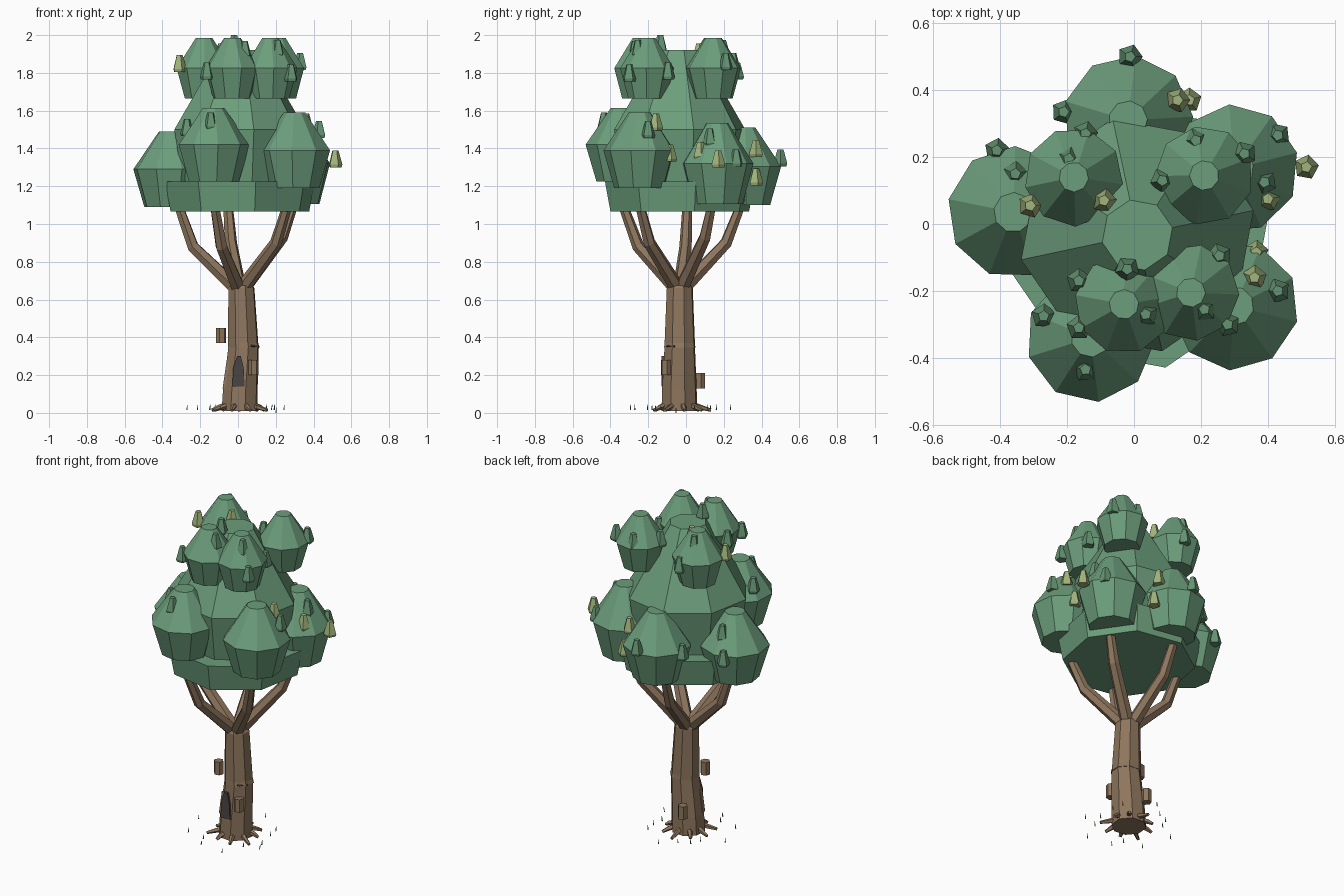
import bpy, bmesh, math, random
from mathutils import Vector

random.seed(4)


def material(name, rgb):
    m = bpy.data.materials.new(name)
    m.diffuse_color = (*rgb, 1)
    return m


BARK = material("bark", (0.27, 0.18, 0.11))
DARK = material("hollow_dark", (0.07, 0.06, 0.055))
LEAF = material("leaf", (0.15, 0.34, 0.20))
TUFT = material("tuft_green", (0.13, 0.30, 0.17))
PALE = material("pale_bud", (0.36, 0.46, 0.20))


def add_object(name, bm, mat):
    bmesh.ops.recalc_face_normals(bm, faces=bm.faces[:])
    me = bpy.data.meshes.new(name)
    bm.to_mesh(me)
    bm.free()
    me.materials.append(mat)
    bpy.context.collection.objects.link(bpy.data.objects.new(name, me))


def loft(name, rings, sides, mat, phase=0.0, upright=True):
    """Flat-faced tube through rings of (x, y, z, radius), capped at both ends."""
    bm = bmesh.new()
    pts = [Vector(r[:3]) for r in rings]
    loops = []
    for i, r in enumerate(rings):
        u, v = Vector((1, 0, 0)), Vector((0, 1, 0))
        if not upright:
            d = (pts[min(i + 1, len(pts) - 1)] - pts[max(i - 1, 0)]).normalized()
            u = Vector((-d.y, d.x, 0)).normalized()
            v = d.cross(u)
        loops.append([bm.verts.new(pts[i] + r[3] * (
            u * math.cos(phase + math.tau * k / sides) +
            v * math.sin(phase + math.tau * k / sides))) for k in range(sides)])
    for a, b in zip(loops, loops[1:]):
        for k in range(sides):
            n = (k + 1) % sides
            bm.faces.new((a[k], a[n], b[n], b[k]))
    bm.faces.new(loops[0][::-1])
    bm.faces.new(loops[-1])
    add_object(name, bm, mat)


CX, CY = 0.01, -0.033

# Trunk in two overlapping sections, with a dark crack at the seam
loft("trunk_lower", [(0.008, -0.035, 0.01, 0.099), (0.012, -0.035, 0.12, 0.096),
                     (0.03, -0.033, 0.355, 0.084)], 8, BARK, 0.3)
loft("trunk_upper", [(0.031, -0.033, 0.345, 0.087), (0.027, -0.033, 0.37, 0.084),
                     (0.018, -0.033, 0.66, 0.072), (0.016, -0.033, 0.675, 0.064)], 8, BARK, 0.3)
loft("trunk_crack", [(0.04, -0.108, 0.352, 0.005), (0.075, -0.095, 0.354, 0.01),
                     (0.11, -0.06, 0.352, 0.005)], 4, DARK, 0, False)

# Hollow on the front of the trunk
bm = bmesh.new()
front = [(-0.03, 0.14), (0.035, 0.14), (0.03, 0.24), (0.015, 0.30), (-0.005, 0.30), (-0.025, 0.24)]
face = bm.faces.new([bm.verts.new((x, -0.129, z)) for x, z in front])
ext = bmesh.ops.extrude_face_region(bm, geom=[face])["geom"]
bmesh.ops.translate(bm, vec=(0, 0.04, 0), verts=[g for g in ext if isinstance(g, bmesh.types.BMVert)])
add_object("trunk_hollow", bm, DARK)

# Bark knots and a raised bark strip
for i, (x, y, z) in enumerate([(-0.09, -0.06, 0.41), (-0.03, 0.075, 0.17), (0.08, -0.105, 0.24)]):
    loft(f"bark_knot_{i}", [(x, y, z - 0.04, 0.028), (x, y, z + 0.04, 0.028)], 6, BARK, 0.2)
loft("bark_strip", [(-0.065, -0.06, 0.13, 0.02), (-0.045, -0.06, 0.27, 0.02)], 5, BARK)

# Roots
for i in range(9):
    a = math.tau * i / 9 + 0.2
    c, s = math.cos(a), math.sin(a)
    r = 0.135 + 0.015 * (i % 3)
    loft(f"root_{i}", [(CX + 0.06 * c, CY + 0.06 * s, 0.045, 0.017),
                       (CX + 0.11 * c, CY + 0.11 * s, 0.03, 0.014),
                       (CX + r * c, CY + r * s, 0.014, 0.009)], 5, BARK, 0, False)

# Branches: out to a knee, then steeper up into the crown
for i, (deg, knee, kz) in enumerate([(173, 0.25, 0.88), (246, 0.24, 0.88), (320, 0.25, 0.90),
                                     (31, 0.26, 0.93), (101, 0.25, 0.90)]):
    c, s = math.cos(math.radians(deg)), math.sin(math.radians(deg))
    loft(f"branch_{i}", [(CX + 0.01 * c, CY + 0.01 * s, 0.65, 0.04),
                         (CX + knee * c, CY + knee * s, kz, 0.033),
                         (CX + 0.325 * c, CY + 0.325 * s, 1.09, 0.026)], 6, BARK, 0, False)

# Crown: wide lower band with a tapering cone rising from it
turn = math.radians(12)
loft("crown_band", [(CX, CY, 1.065, 0.375), (CX, CY, 1.225, 0.405)], 8, LEAF, turn)
loft("crown_cone", [(CX, CY, 1.22, 0.31), (CX, CY, 1.50, 0.355), (CX, CY, 1.92, 0.107)], 8, LEAF, turn)

# Leaf clusters: (x, y, widest z, radius, half height)
clusters = [(-0.36, 0.035, 1.29, 0.198, 0.20), (-0.13, -0.34, 1.42, 0.193, 0.195),
            (0.30, -0.245, 1.39, 0.193, 0.20), (0.30, 0.165, 1.32, 0.193, 0.215),
            (-0.018, 0.31, 1.305, 0.195, 0.205),
            (-0.18, 0.14, 1.825, 0.148, 0.16), (0.21, 0.145, 1.825, 0.148, 0.16),
            (-0.03, -0.24, 1.825, 0.148, 0.16), (0.17, -0.205, 1.825, 0.145, 0.16)]
for i, (x, y, z, r, h) in enumerate(clusters):
    loft(f"leaf_cluster_{i}", [(x, y, z - h, 0.7 * r), (x, y, z, r),
                               (x, y, z + h, 0.3 * r)], 9, LEAF, i * 0.5 + 0.15)

# Small leaf tufts and pale buds scattered over the clusters
tufts = [(-.012, .50, 1.35), (-.21, .335, 1.31), (-.145, .27, 1.81), (-.195, .195, 1.93),
         (-.41, .22, 1.28), (-.355, .15, 1.40), (-.27, -.275, 1.51), (-.165, -.17, 1.81),
         (-.165, -.31, 1.81), (-.145, -.435, 1.545), (.035, -.27, 1.925), (.21, -.255, 1.93),
         (.28, -.3, 1.80), (.255, -.095, 1.81), (.43, -.2, 1.50), (.185, .25, 1.86),
         (.33, .21, 1.86), (.43, .265, 1.35), (.39, .125, 1.46), (.085, .13, 1.86),
         (-.02, -.135, 1.955)]
buds = [(.13, .37, 1.40), (-.31, .055, 1.85), (-.09, .07, 1.91), (.515, .17, 1.345),
        (.4, .075, 1.39), (.365, -.085, 1.375), (.36, -.16, 1.54), (.165, .37, 1.25)]
for label, pts, mat in (("leaf_tuft", tufts, TUFT), ("pale_bud", buds, PALE)):
    for i, (x, y, z) in enumerate(pts):
        loft(f"{label}_{i}", [(x, y, z - 0.045, 0.033), (x, y, z - 0.03, 0.038),
                              (x, y, z + 0.045, 0.017)], 5, mat, i * 1.3)

# Sparse grass blades around the base
for i in range(14):
    a = math.tau * i / 14 + random.uniform(-0.2, 0.2)
    r = random.uniform(0.18, 0.29)
    x, y = CX + r * math.cos(a), CY + r * math.sin(a)
    z = 0.0 if i == 0 else 0.015
    loft(f"grass_blade_{i}", [(x, y, z, 0.004), (x + 0.003, y, z + 0.03, 0.001)], 3, TUFT, a)
